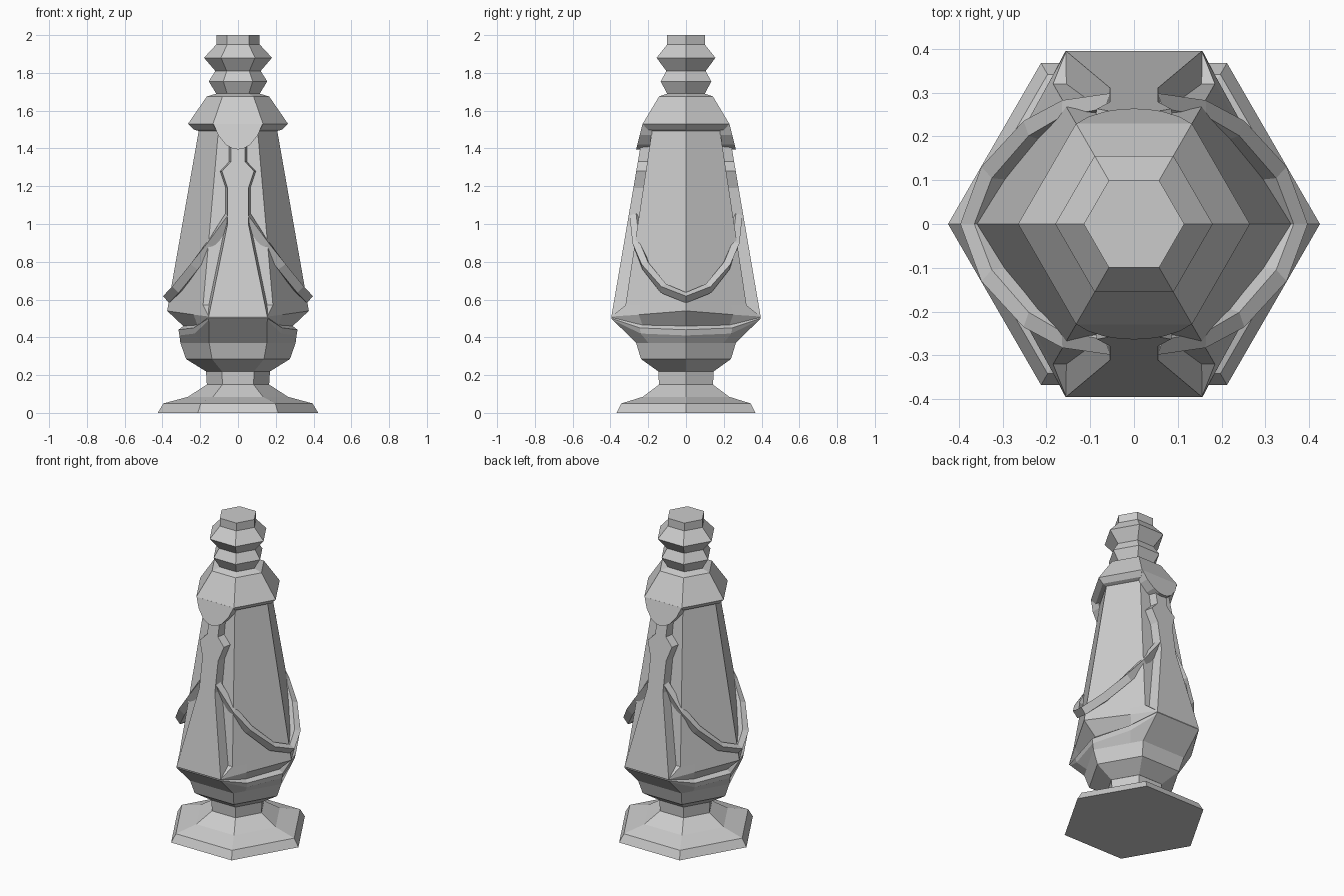
import bpy, bmesh, math
from mathutils import Vector

cube = bpy.data.objects.get("Cube")
if cube:
    bpy.data.objects.remove(cube, do_unlink=True)

stone = bpy.data.materials.new("grey_stone")
stone.use_nodes = True
GREY = (0.6, 0.6, 0.6, 1)
stone.diffuse_color = GREY
stone.node_tree.nodes["Principled BSDF"].inputs["Base Color"].default_value = GREY


def loft(name, rings):
    """Skin a stack of equal-length closed rings and cap both ends."""
    bm = bmesh.new()
    rows = [[bm.verts.new(p) for p in ring] for ring in rings]
    n = len(rows[0])
    for a, b in zip(rows, rows[1:]):
        for i in range(n):
            j = (i + 1) % n
            bm.faces.new((a[i], a[j], b[j], b[i]))
    bm.faces.new(rows[0][::-1])
    bm.faces.new(rows[-1])
    bmesh.ops.recalc_face_normals(bm, faces=bm.faces)
    mesh = bpy.data.meshes.new(name)
    bm.to_mesh(mesh)
    bm.free()
    mesh.materials.append(stone)
    obj = bpy.data.objects.new(name, mesh)
    bpy.context.scene.collection.objects.link(obj)
    return obj


def hexagon(r, z):
    return [(r * math.cos(k * math.pi / 3), r * math.sin(k * math.pi / 3), z)
            for k in range(6)]


def hex_part(name, profile):
    return loft(name, [hexagon(r, z) for r, z in profile])


def drape_ring(x, z, corner=None, mid=None):
    """Ten-sided ring: side point, fold point and front corner, mirrored."""
    side = Vector((x, 0, z))
    corner = Vector(corner or (x / 2, x * 0.866, z))
    mid = Vector(mid) if mid else side.lerp(corner, 0.75)

    def flip(p, sx, sy):
        return (p.x * sx, p.y * sy, p.z)
    return [side, mid, corner, flip(corner, -1, 1), flip(mid, -1, 1),
            flip(side, -1, 1), flip(mid, -1, -1), flip(corner, -1, -1),
            flip(corner, 1, -1), flip(mid, 1, -1)]


# Foot and finial
hex_part("foot", [(0.425, 0), (0.395, 0.05), (0.265, 0.085),
                  (0.165, 0.15), (0.17, 0.23)])
hex_part("finial", [(0.115, 1.66), (0.115, 1.69), (0.155, 1.755), (0.12, 1.81),
                    (0.18, 1.88), (0.115, 1.95), (0.115, 2.0)])
hex_part("collar", [(0.2, 1.49), (0.235, 1.5), (0.265, 1.53),
                    (0.165, 1.675), (0.115, 1.69)])

# Draped body, its hem and the bowl beneath it
loft("body", [
    drape_ring(0.17, 0.22),
    drape_ring(0.275, 0.285),
    drape_ring(0.305, 0.37),
    drape_ring(0.31, 0.41, (0.155, 0.385, 0.49), (0.23, 0.24, 0.42)),
    drape_ring(0.315, 0.44, (0.157, 0.395, 0.5), (0.235, 0.245, 0.45)),
    drape_ring(0.29, 0.46, (0.156, 0.393, 0.505), (0.215, 0.23, 0.465)),
    drape_ring(0.375, 0.54, (0.155, 0.395, 0.51), (0.235, 0.25, 0.52)),
    drape_ring(0.37, 0.57),
    drape_ring(0.205, 1.51),
])

# Raised central panels and collar flaps, front and back
PANEL = [(0.51, 0.155), (1.0, 0.055), (1.19, 0.055), (1.28, 0.085),
         (1.33, 0.037), (1.5, 0.04)]
FLAP = [(0.13, 1.53), (0.105, 1.47), (0.065, 1.42), (0.03, 1.4)]
for label, s in (("front", -1), ("back", 1)):
    rings = []
    for z, w in PANEL:
        y = 0.395 - 0.171 * (z - 0.51)
        back = y - 0.08
        rings.append([(-w, s * y, z), (w, s * y, z),
                      (w + 0.015, s * back, z), (-w - 0.015, s * back, z)])
    loft(label + "_panel", rings)

    edge = FLAP + [(0, 1.395)] + [(-x, z) for x, z in reversed(FLAP)]
    outer = [(x, s * (0.23 + 0.25 * (1.53 - z)), z) for x, z in edge]
    inner = [(x, s * 0.18, z) for x, z in edge]
    loft(label + "_flap", [outer, inner])

# Swagged cords hanging around each side
half = [(0.045, 0.28, 1.04), (0.15, 0.268, 0.89), (0.235, 0.225, 0.78),
        (0.33, 0.125, 0.66), (0.377, 0, 0.61)]
path = half + [(x, -y, z) for x, y, z in reversed(half[:-1])]
for label, s in (("left", 1), ("right", -1)):
    rings = []
    for i, p in enumerate(path):
        p = Vector(p)
        a, b = Vector(path[max(i - 1, 0)]), Vector(path[min(i + 1, len(path) - 1)])
        along = (b - a).normalized()
        out = Vector((p.x, p.y, 0))
        out = (out - along * out.dot(along)).normalized()
        up = along.cross(out)
        corners = [p + out * u + up * v for u, v in
                   ((0.02, 0.008), (-0.012, 0.028), (-0.05, 0), (-0.012, -0.028))]
        rings.append([(s * c.x, c.y, c.z) for c in corners])
    loft(label + "_cord", rings)
